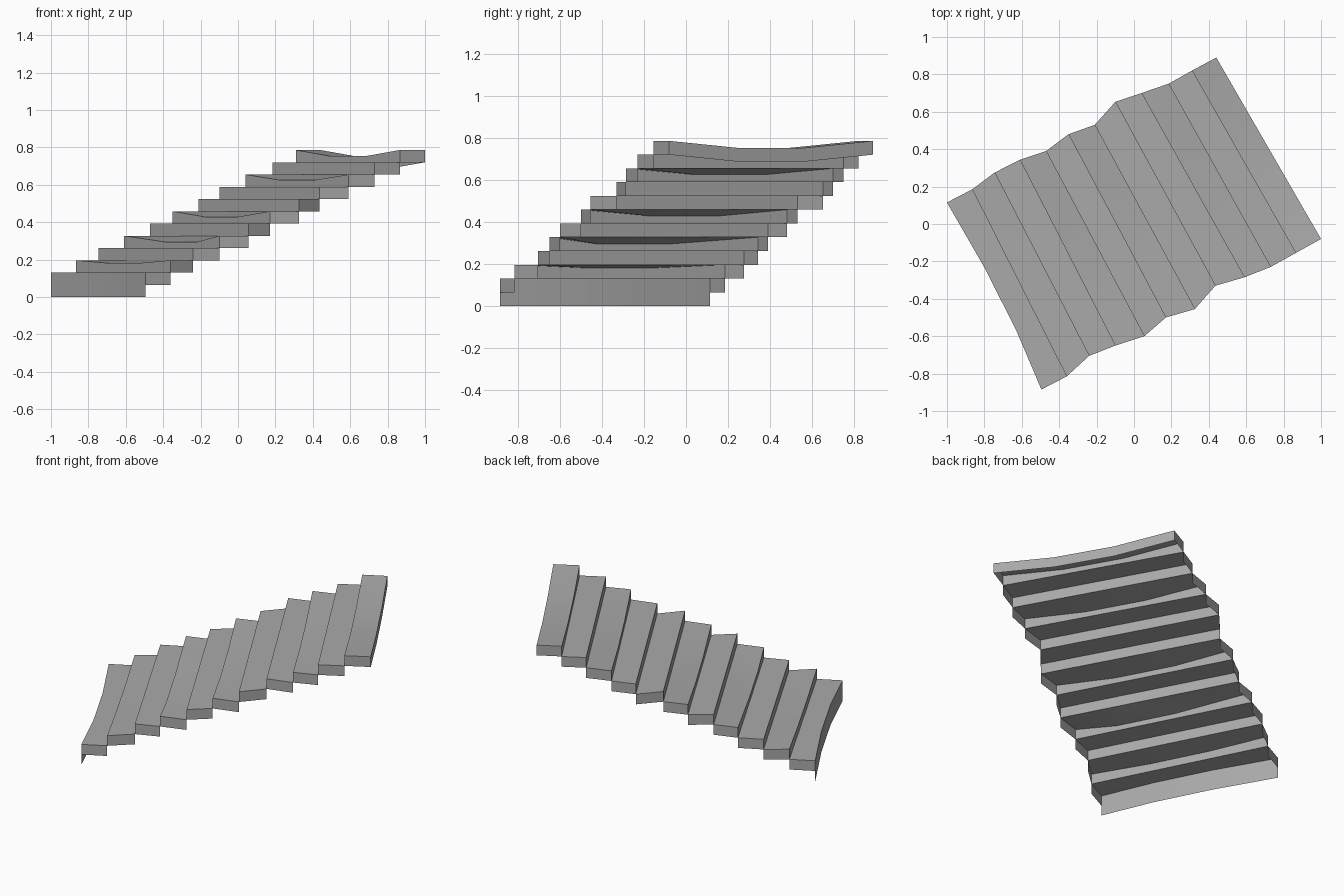
import bpy, bmesh, math
from mathutils import Vector

cube = bpy.data.objects.get("Cube")
if cube:
    bpy.data.objects.remove(cube, do_unlink=True)

stone = bpy.data.materials.new("grey stone")
stone.use_nodes = True
grey = (0.4, 0.4, 0.4, 1)
stone.diffuse_color = grey
stone.node_tree.nodes["Principled BSDF"].inputs["Base Color"].default_value = grey

RISE = 0.0655
# Uneven ends of each step edge, from the lowest to the highest
back_ends = [(-1, .115), (-.865, .185), (-.745, .275), (-.61, .343), (-.47, .39), (-.35, .48),
             (-.21, .53), (-.1, .653), (.04, .7), (.185, .75), (.31, .82), (.44, .89)]
front_ends = [(-.495, -.885), (-.36, -.815), (-.24, -.705), (-.1, -.65), (.055, -.6), (.17, -.5),
              (.325, -.455), (.435, -.33), (.59, -.285), (.73, -.23), (.865, -.155), (1, -.08)]
# Worn depth of the nosing, by step
worn = {1: .015, 3: .033, 5: .03, 8: .03, 10: .033}
COUNT = len(back_ends) - 1


def edge(i, z, dip=0):
    """Four points across the flight along step edge i."""
    a, b = Vector((*back_ends[i], z)), Vector((*front_ends[i], z))
    shift = .1 if i == 3 else 0
    points = [a.lerp(b, t) for t in (0, 1 / 3 + shift, 2 / 3 + shift, 1)]
    for p in points[1:3]:
        p.z -= dip
        if i == 0:                      # the lowest edge bows inwards
            p += Vector((.035, -.02, 0))
    return points


def build(name, strips):
    """Make one object from pairs of edges, each pair filled with quads."""
    bm = bmesh.new()
    for lower, upper in strips:
        lo = [bm.verts.new(p) for p in lower]
        up = [bm.verts.new(p) for p in upper]
        for k in range(len(lo) - 1):
            bm.faces.new((lo[k], up[k], up[k + 1], lo[k + 1])).normal_flip()
    bmesh.ops.remove_doubles(bm, verts=bm.verts, dist=.0005)
    mesh = bpy.data.meshes.new(name)
    bm.to_mesh(mesh)
    bm.free()
    mesh.materials.append(stone)
    obj = bpy.data.objects.new(name, mesh)
    bpy.context.collection.objects.link(obj)
    bpy.ops.object.select_all(action='DESELECT')
    obj.select_set(True)
    bpy.context.view_layer.objects.active = obj
    bpy.ops.object.shade_smooth_by_angle(angle=math.radians(30))


for i in range(COUNT):
    top = RISE * (i + 2)
    base = RISE * (i + 1) if i else 0
    dip = worn.get(i, 0)
    last = i == COUNT - 1
    nosing = edge(i, top, dip)
    rear = edge(i + 1, top, dip if last else 0)
    drop = Vector((0, 0, -RISE))
    strips = [(edge(i, base), nosing), (nosing, rear)]
    # Side skirts hang one rise below the tread
    for a, b in ((rear[0], nosing[0]), (nosing[3], rear[3])):
        strips.append(((a + drop, b + drop), (a, b)))
    # The highest step is closed at the rear by a lip
    if last:
        strips.append((rear, [p + drop for p in rear]))
    build(f"step_{i + 1}", strips)
